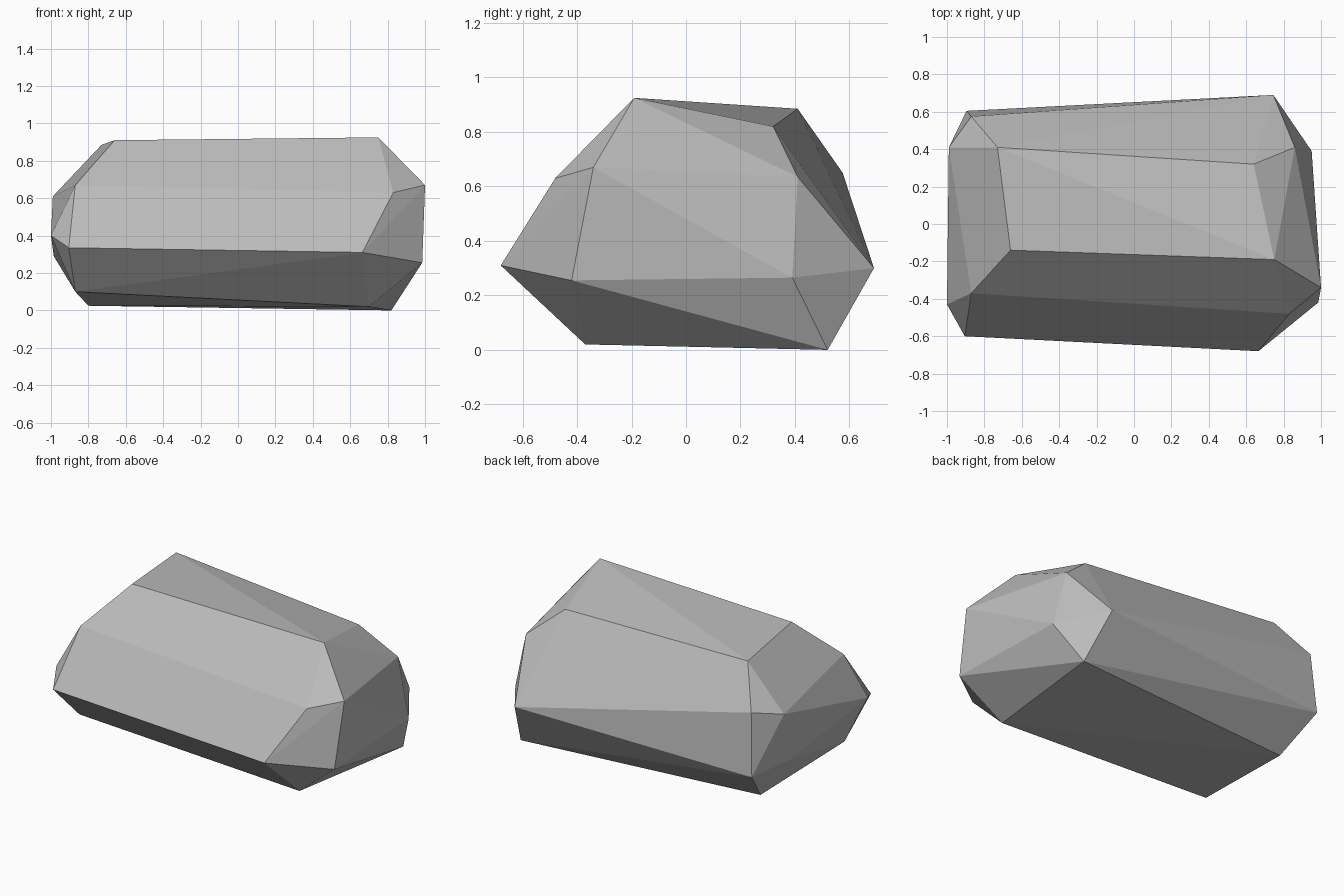
import bpy
import bmesh
import math

default_cube = bpy.data.objects.get("Cube")
if default_cube:
    bpy.data.objects.remove(default_cube, do_unlink=True)


def flat_material(name, colour):
    """Plain single-colour material for viewport and render."""
    material = bpy.data.materials.new(name)
    material.use_nodes = True
    material.diffuse_color = colour
    shader = material.node_tree.nodes["Principled BSDF"]
    shader.inputs["Base Color"].default_value = colour
    shader.inputs["Roughness"].default_value = 0.9
    return material


def chiselled_stone(name, corners, material):
    """Wrap the corner points in a convex, flat-faceted shell."""
    bm = bmesh.new()
    for corner in corners:
        bm.verts.new(corner)
    bmesh.ops.convex_hull(bm, input=bm.verts[:])

    # Merge nearly level triangles into broad facets
    bmesh.ops.dissolve_limit(bm, angle_limit=math.radians(2),
                             verts=bm.verts[:], edges=bm.edges[:])
    bmesh.ops.recalc_face_normals(bm, faces=bm.faces[:])
    for face in bm.faces:
        face.smooth = False

    mesh = bpy.data.meshes.new(name)
    bm.to_mesh(mesh)
    bm.free()
    mesh.materials.append(material)
    stone = bpy.data.objects.new(name, mesh)
    bpy.context.collection.objects.link(stone)
    return stone


# Crown: the sloping top facet
crown = [(-.66, -.14, .91), (.75, -.19, .925), (.64, .32, .82), (-.73, .41, .885)]

# Shoulders: the ring where the sides start to lean inwards
shoulders = [(-.87, -.37, .67), (.83, -.48, .63), (1, -.34, .67),
             (.86, .41, .635), (-.87, .575, .65), (-.99, .41, .61)]

# Girdle: the widest ring
girdle = [(-1, -.43, .4), (-.905, -.6, .335), (.665, -.68, .31), (.985, -.42, .255),
          (.95, .39, .265), (.745, .69, .3), (-.895, .605, .25), (-.985, .345, .29)]

# Base: the narrow underside
base = [(-.87, -.38, .1), (.7, -.37, .02), (.82, .52, 0), (-.8, .38, .025)]

stone_grey = flat_material("stone grey", (.5, .5, .5, 1))
chiselled_stone("rock", crown + shoulders + girdle + base, stone_grey)
